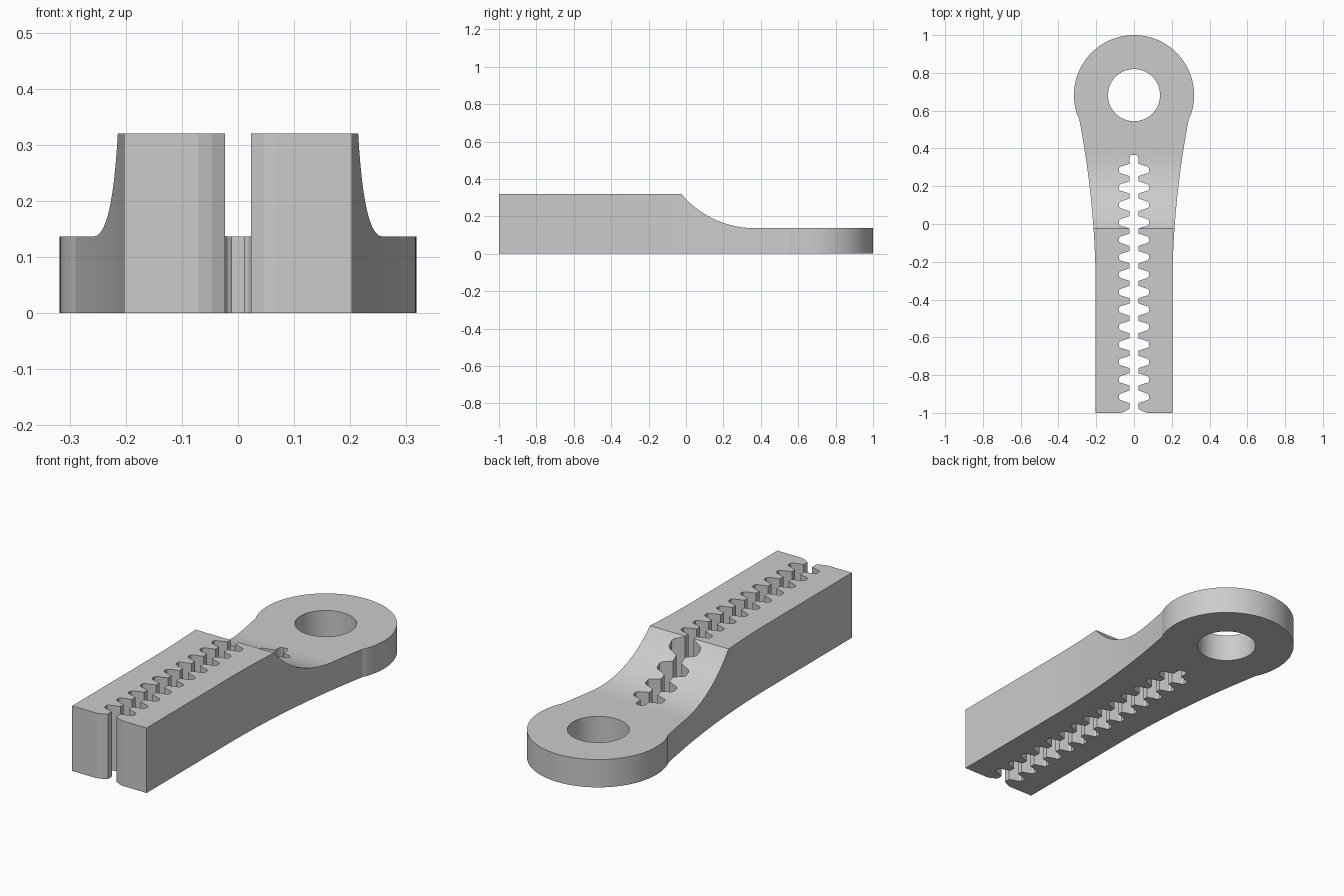
import bpy, bmesh, math
from mathutils import Vector

cube = bpy.data.objects.get("Cube")
if cube:
    bpy.data.objects.remove(cube, do_unlink=True)

# Main dimensions
RING_Y, RING_R, HOLE_R = 0.682, 0.318, 0.138
BAR_W, BAR_H, RING_H = 0.203, 0.32, 0.137
SLOT, NOTCH_X = 0.023, 0.079
PITCH, NOTCHES, FIRST = 0.0924, 14, -0.915

grey = bpy.data.materials.new("plain grey")
grey.use_nodes = True
grey.diffuse_color = (0.6, 0.6, 0.6, 1)
grey.node_tree.nodes["Principled BSDF"].inputs["Base Color"].default_value = (0.6, 0.6, 0.6, 1)


def prism(name, points, offset):
    """Solid made by extruding a closed outline along an offset."""
    bm = bmesh.new()
    face = bm.faces.new([bm.verts.new(p) for p in points])
    moved = bmesh.ops.extrude_face_region(bm, geom=[face])
    verts = [v for v in moved["geom"] if isinstance(v, bmesh.types.BMVert)]
    bmesh.ops.translate(bm, verts=verts, vec=Vector(offset))
    bmesh.ops.recalc_face_normals(bm, faces=bm.faces)
    mesh = bpy.data.meshes.new(name)
    bm.to_mesh(mesh)
    bm.free()
    mesh.materials.append(grey)
    obj = bpy.data.objects.new(name, mesh)
    bpy.context.collection.objects.link(obj)
    return obj


def cut(target, tool, operation):
    """Apply a boolean and throw the tool away."""
    mod = target.modifiers.new("cut", "BOOLEAN")
    mod.operation, mod.solver, mod.object = operation, "EXACT", tool
    bpy.ops.object.modifier_apply(modifier=mod.name)
    bpy.data.objects.remove(tool, do_unlink=True)


# Right half of the toothed slot, front to back
half = [(0.07, -1), (0.046, -0.992), (SLOT, -0.978)]
notch = [(SLOT, 0.033), (0.05, 0.024), (0.07, 0.018), (NOTCH_X, 0.010)]
for i in range(NOTCHES):
    y = FIRST + i * PITCH
    half += [(x, y - w) for x, w in notch]
    half += [(x, y + w) for x, w in reversed(notch)]
half += [(SLOT, 0.352), (0.019, 0.361), (0.012, 0.366)]

# Outer side: straight bar, flaring neck, then half of the ring
side = [(BAR_W, -1)]
neck_end = 0.555
for i in range(21):
    y = -0.35 + (neck_end + 0.35) * i / 20
    side.append((BAR_W + 0.106 * (y + 0.35) ** 2, y))
start = math.asin((neck_end - RING_Y) / RING_R)
for i in range(1, 41):
    a = start + (math.pi / 2 - start) * i / 40
    side.append((RING_R * math.cos(a), RING_Y + RING_R * math.sin(a)))

# Full plan outline, mirrored across x
right = half[::-1] + side
left = [(-x, y) for x, y in reversed(right[:-1])]
body = prism("handle_body", [(x, y, 0) for x, y in right + left], (0, 0, 0.5))
bpy.context.view_layer.objects.active = body
body.select_set(True)

# Side profile: tall bar, concave slope, thin ring
slope_end, run, rise = 0.365, 0.39, BAR_H - RING_H
radius = (run ** 2 + rise ** 2) / (2 * rise)
profile = [(-1.2, -0.1), (-1.2, BAR_H)]
for i in range(25):
    a = math.asin(run / radius) * (1 - i / 24)
    profile.append((slope_end - radius * math.sin(a), RING_H + radius * (1 - math.cos(a))))
profile += [(1.2, RING_H), (1.2, -0.1)]
cut(body, prism("side_profile", [(-0.5, y, z) for y, z in profile], (1, 0, 0)), "INTERSECT")

# Round hole through the ring
circle = [(HOLE_R * math.cos(math.tau * i / 64), RING_Y + HOLE_R * math.sin(math.tau * i / 64), -0.2)
          for i in range(64)]
cut(body, prism("hole_cutter", circle, (0, 0, 1)), "DIFFERENCE")

bpy.ops.object.shade_smooth_by_angle(angle=math.radians(11))
